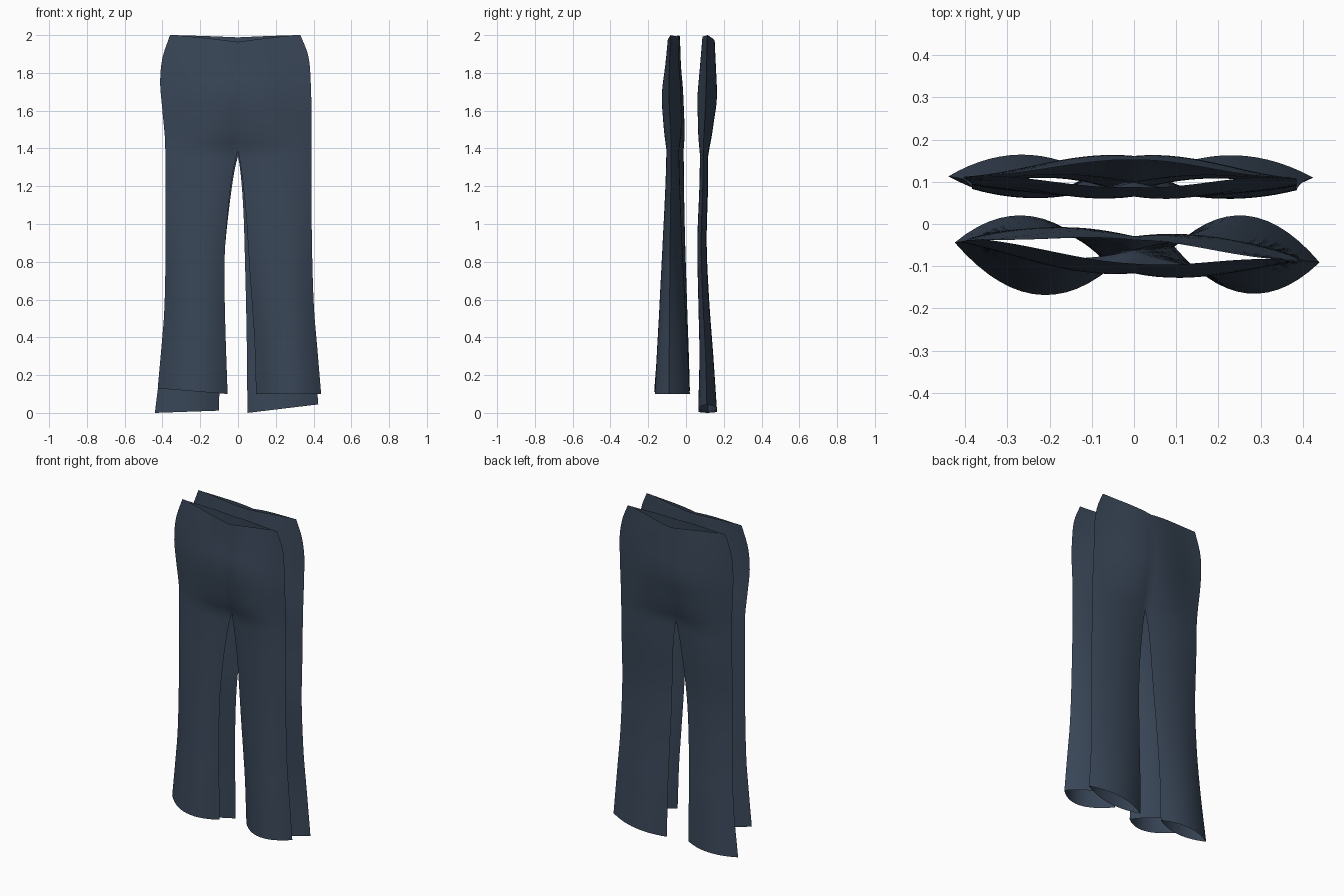
import bpy, bmesh, math

if "Cube" in bpy.data.objects:
    bpy.data.objects.remove(bpy.data.objects["Cube"])

fabric = bpy.data.materials.new("dark slate fabric")
fabric.diffuse_color = (0.040, 0.060, 0.094, 1)
fabric.use_nodes = True
fabric.node_tree.nodes["Principled BSDF"].inputs["Base Color"].default_value = fabric.diffuse_color

N = 14          # columns from inner seam to outer seam
ROWS = 48       # height steps


def smooth_curve(keys):
    """Smooth interpolation through (z, value) keys sorted by z."""
    zs = [k[0] for k in keys]
    vs = [k[1] for k in keys]
    d = [(vs[i + 1] - vs[i]) / (zs[i + 1] - zs[i]) for i in range(len(zs) - 1)]
    m = [d[0]] + [(a + b) / 2 if a * b > 0 else 0 for a, b in zip(d, d[1:])] + [d[-1]]

    def f(z):
        i = 0
        while i < len(zs) - 2 and z > zs[i + 1]:
            i += 1
        h = zs[i + 1] - zs[i]
        u = (z - zs[i]) / h
        return ((2*u**3 - 3*u**2 + 1) * vs[i] + (u**3 - 2*u**2 + u) * h * m[i]
                + (3*u**2 - 2*u**3) * vs[i + 1] + (u**3 - u**2) * h * m[i + 1])
    return f


def trousers(name, crotch, outward, half_gap, mid_y, bulge, legs):
    """Two flattened leg tubes that open into one body above the crotch."""
    gap, mid, bul = map(smooth_curve, (half_gap, mid_y, bulge))
    bm = bmesh.new()
    low = [crotch * i / 32 for i in range(32)]
    high = [crotch + (2 - crotch) * i / (ROWS - 32) for i in range(ROWS - 31)]
    for side, outer_x, inner_x, outer_dy, inner_dy, hem_out, hem_in in legs:
        ox, ix = smooth_curve(outer_x), smooth_curve(inner_x)
        grid = []
        for z in low + high:
            above = z >= crotch
            xi = 0 if above else ix(z)
            g = gap(z) if above else 0
            drop = max(0, 1 - z / crotch)
            row = []
            for k in range(2 * N + 1):
                t = 1 - abs(k - N) / N                  # 0 inner seam, 1 outer seam
                face = 1 if k < N else (-1 if k > N else 0)   # front, back
                x = xi + (ox(z) - xi) * t
                y = mid(z) + outer_dy * t + inner_dy * drop * (1 - t)
                half = g * (1 + math.cos(math.pi * t)) / 2 + bul(z) * 4 * t * (1 - t)
                hem = (hem_in + (hem_out - hem_in) * t) * max(0, 1 - z / 0.5)
                dip = 0.036 if face == -outward else 0.012
                waist = dip * (1 - t) ** 1.3 * max(0, (z - 1.7) / 0.3)
                row.append(bm.verts.new((x, y - face * half, z + hem - waist)))
            grid.append(row)
        for a, b in zip(grid, grid[1:]):
            for k in range(2 * N):
                q = (a[k], a[k + 1], b[k + 1], b[k])
                bm.faces.new(q if side < 0 else q[::-1])
    bmesh.ops.remove_doubles(bm, verts=bm.verts, dist=0.0004)
    bmesh.ops.recalc_face_normals(bm, faces=bm.faces)
    # make normals point out of the garment
    front = min(bm.faces, key=lambda f: f.calc_center_median().y)
    if front.normal.y > 0:
        bmesh.ops.reverse_faces(bm, faces=bm.faces)
    me = bpy.data.meshes.new(name)
    bm.to_mesh(me)
    bm.free()
    me.materials.append(fabric)
    ob = bpy.data.objects.new(name, me)
    bpy.context.collection.objects.link(ob)
    bpy.ops.object.select_all(action='DESELECT')
    ob.select_set(True)
    bpy.context.view_layer.objects.active = ob
    bpy.ops.object.shade_smooth_by_angle(angle=math.radians(50))
    return ob


# front pair: shorter, with flared hems
trousers(
    "front_trousers", 1.39, -1,
    half_gap=[(1.39, 0), (1.45, 0.02), (1.55, 0.035), (1.7, 0.044), (1.85, 0.034), (2, 0.028)],
    mid_y=[(0, -0.074), (0.9, -0.067), (1.4, -0.062), (1.7, -0.073), (2, -0.066)],
    bulge=[(0, 0.092), (0.3, 0.08), (0.6, 0.066), (0.9, 0.051), (1.2, 0.038), (1.4, 0.032),
           (1.6, 0.022), (1.8, 0.011), (2, 0.003)],
    legs=[
        (-1, [(0, -0.425), (0.3, -0.405), (0.6, -0.388), (1.4, -0.385), (1.6, -0.40),
              (1.75, -0.412), (1.88, -0.40), (2, -0.36)],
         [(0, -0.055), (0.4, -0.066), (0.75, -0.072), (1.1, -0.05), (1.3, -0.022), (1.39, 0)],
         0.03, -0.03, 0.13, 0.10),
        (1, [(0, 0.44), (0.3, 0.42), (0.6, 0.40), (1, 0.39), (1.4, 0.388),
             (1.75, 0.385), (1.9, 0.37), (2, 0.33)],
         [(0, 0.096), (0.4, 0.085), (0.75, 0.062), (1.1, 0.038), (1.3, 0.015), (1.39, 0)],
         -0.017, 0.02, 0.10, 0.10),
    ])

# back pair: longer, with flatter legs
trousers(
    "back_trousers", 1.36, 1,
    half_gap=[(1.36, 0), (1.45, 0.022), (1.55, 0.036), (1.67, 0.048), (1.85, 0.04), (2, 0.032)],
    mid_y=[(0, 0.118), (0.3, 0.111), (0.6, 0.097), (0.9, 0.088), (1.2, 0.097), (1.4, 0.1),
           (1.67, 0.113), (2, 0.12)],
    bulge=[(0, 0.049), (0.3, 0.036), (0.6, 0.028), (0.9, 0.024), (1.2, 0.022), (1.4, 0.02),
           (1.6, 0.014), (1.8, 0.008), (2, 0.003)],
    legs=[
        (-1, [(0, -0.44), (0.3, -0.405), (0.6, -0.388), (1.4, -0.385), (1.75, -0.405),
              (1.88, -0.395), (2, -0.355)],
         [(0, -0.10), (0.4, -0.095), (0.8, -0.075), (1.1, -0.045), (1.3, -0.015), (1.36, 0)],
         -0.005, 0.0, 0.0, 0.012),
        (1, [(0, 0.425), (0.3, 0.405), (0.6, 0.39), (1.4, 0.385), (1.75, 0.385),
             (1.9, 0.365), (2, 0.325)],
         [(0, 0.05), (0.4, 0.046), (0.8, 0.037), (1.1, 0.027), (1.3, 0.01), (1.36, 0)],
         -0.008, 0.0, 0.045, 0.0),
    ])
